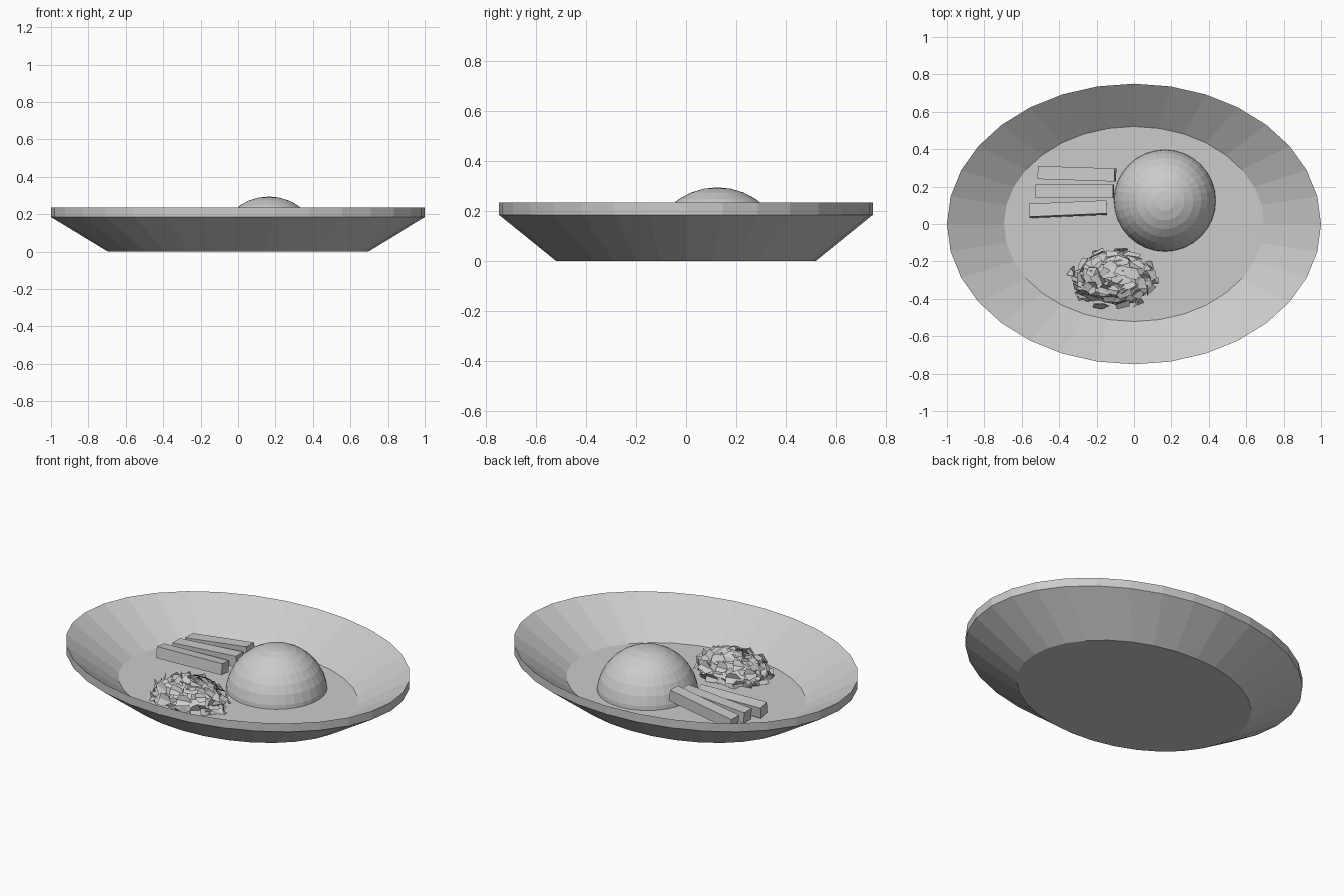
import bpy, bmesh, math, random
from mathutils import Vector, Matrix, noise

cube = bpy.data.objects.get("Cube")
if cube:
    bpy.data.objects.remove(cube, do_unlink=True)

random.seed(4)
grey = bpy.data.materials.new("plain grey")
grey.use_nodes = True
COLOUR = (0.6, 0.6, 0.6, 1)
grey.diffuse_color = COLOUR
grey.node_tree.nodes["Principled BSDF"].inputs["Base Color"].default_value = COLOUR


def add_object(name, bm):
    mesh = bpy.data.meshes.new(name)
    bm.to_mesh(mesh)
    bm.free()
    mesh.materials.append(grey)
    obj = bpy.data.objects.new(name, mesh)
    bpy.context.collection.objects.link(obj)
    return obj


FLOOR = 0.05
SIDES = 32

# Oval plate: rings run from the underside, round the rim and down to the floor
bm = bmesh.new()
rings = []
for radius, z in [(0.695, 0), (1, 0.185), (1, 0.235), (0.695, FLOOR)]:
    angles = [i * math.tau / SIDES for i in range(SIDES)]
    rings.append([bm.verts.new((radius * math.cos(a), 0.75 * radius * math.sin(a), z))
                  for a in angles])
for low, high in zip(rings, rings[1:]):
    for i in range(SIDES):
        j = (i + 1) % SIDES
        bm.faces.new((low[i], low[j], high[j], high[i]))
bm.faces.new(rings[0][::-1])
bm.faces.new(rings[-1])
add_object("plate", bm)

# Faceted dome resting on the floor
bm = bmesh.new()
bmesh.ops.create_uvsphere(bm, u_segments=32, v_segments=16, radius=0.275)
bmesh.ops.bisect_plane(bm, geom=bm.verts[:] + bm.edges[:] + bm.faces[:],
                       plane_co=(0, 0, 0), plane_no=(0, 0, 1), clear_inner=True)
bmesh.ops.translate(bm, verts=bm.verts, vec=(0.165, 0.125, 0.02))
add_object("dome", bm)


# Square sticks, each set between the centres of its two ends
def stick(name, start, end, roll):
    start, end = Vector(start), Vector(end)
    bm = bmesh.new()
    bmesh.ops.create_cube(bm, size=1)
    bmesh.ops.scale(bm, verts=bm.verts, vec=((end - start).length, 0.07, 0.065))
    turn = (end - start).to_track_quat('X', 'Z').to_matrix().to_4x4()
    place = Matrix.Translation((start + end) / 2) @ turn @ Matrix.Rotation(roll, 4, 'X')
    bmesh.ops.transform(bm, matrix=place, verts=bm.verts)
    add_object(name, bm)


stick("back_stick", (-0.51, 0.275, 0.09), (-0.10, 0.262, 0.15), 0)
stick("middle_stick", (-0.525, 0.175, 0.095), (-0.11, 0.175, 0.125), 0)
stick("front_stick", (-0.56, 0.07, 0.098), (-0.145, 0.088, 0.1), -0.12)

# Crumpled leafy heap: a jittered half ball
CENTRE = Vector((-0.11, -0.29, FLOOR))
bm = bmesh.new()
bmesh.ops.create_icosphere(bm, subdivisions=4, radius=1)
bmesh.ops.bisect_plane(bm, geom=bm.verts[:] + bm.edges[:] + bm.faces[:],
                       plane_co=(0, 0, 0), plane_no=(0, 0, 1), clear_inner=True)
for v in bm.verts:
    bump = 0.9 + 0.2 * noise.noise(v.co * 3.5) + random.uniform(-0.06, 0.06)
    v.co = CENTRE + Vector((v.co.x * 0.23, v.co.y * 0.155, v.co.z * 0.14)) * bump
bmesh.ops.dissolve_limit(bm, angle_limit=math.radians(18), verts=bm.verts, edges=bm.edges)
add_object("leaf_heap", bm)

# Bent, ragged leaves laid over the heap, fanning out from its middle
bm = bmesh.new()
LEAVES = 34
for i in range(LEAVES):
    a = i * 2.4
    lift = math.radians(80 - 72 * i / LEAVES)
    out = Vector((math.cos(a) * math.cos(lift), math.sin(a) * math.cos(lift), math.sin(lift)))
    side = Vector((-math.sin(a), math.cos(a), 0))
    down = side.cross(out) * -1
    points = []
    for u, w, fold in [(-1, -0.7, 0), (-1, 0.7, 0), (0, 1, -0.1), (1, 0.4, 0), (1, -0.5, 0.1), (0, -1, 0)]:
        p = out * (1.0 + fold + random.uniform(-0.04, 0.07))
        p += side * w * random.uniform(0.13, 0.24) + down * u * random.uniform(0.12, 0.26)
        co = CENTRE + Vector((p.x * 0.235, p.y * 0.16, p.z * 0.14))
        co.z = min(max(co.z, FLOOR + 0.002), 0.225)
        points.append(bm.verts.new(co))
    bm.faces.new((points[0], points[1], points[2], points[5]))
    bm.faces.new((points[5], points[2], points[3], points[4]))
add_object("leaves", bm)
